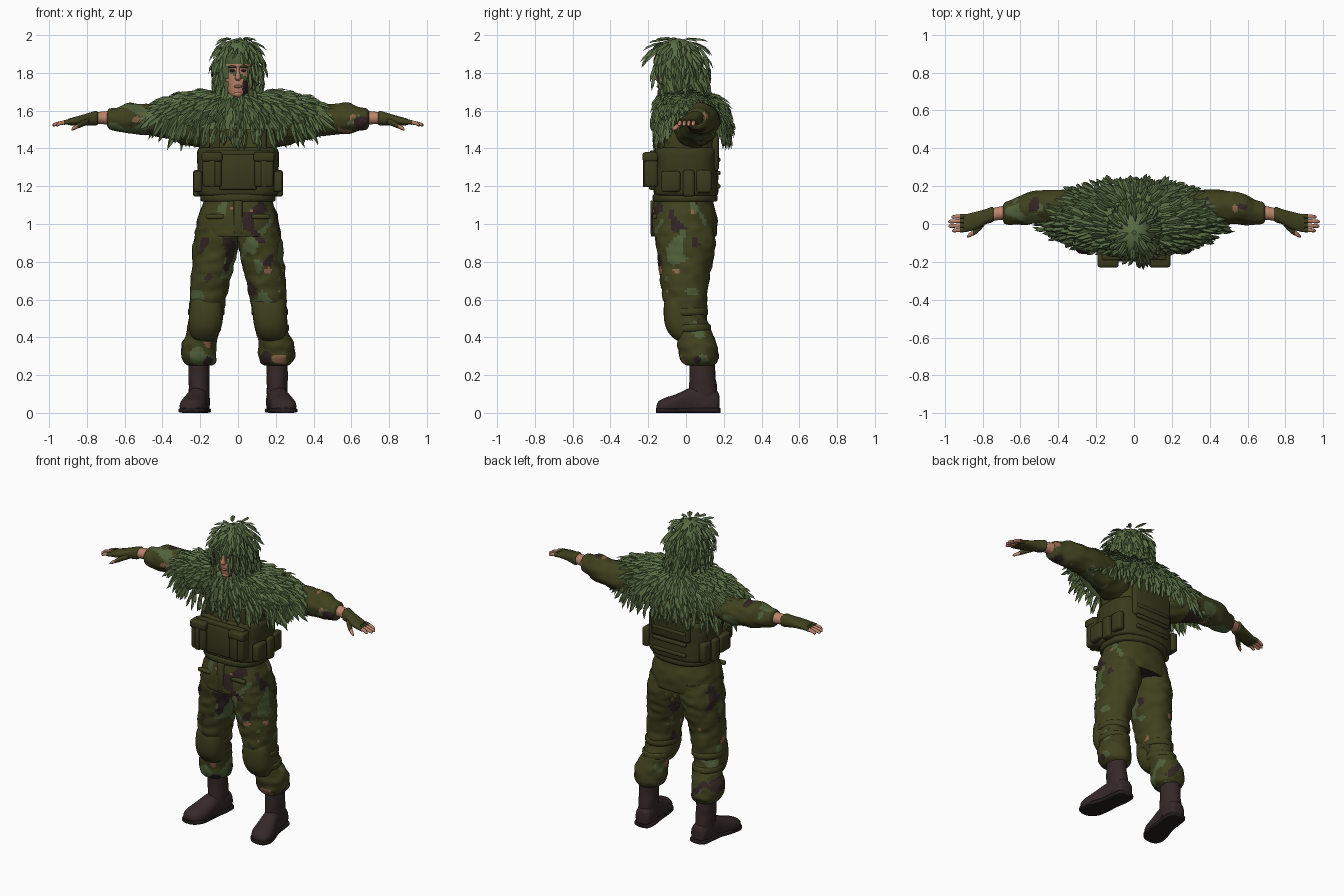
import bpy, bmesh, math, random
from mathutils import Vector, noise

random.seed(4)
if "Cube" in bpy.data.objects:
    bpy.data.objects.remove(bpy.data.objects["Cube"], do_unlink=True)

PALETTE = {
    "olive_cloth": (0.050, 0.053, 0.013), "vest_olive": (0.040, 0.043, 0.012),
    "foliage_green": (0.098, 0.150, 0.056), "camo_green": (0.080, 0.115, 0.042),
    "camo_brown": (0.032, 0.018, 0.018), "camo_tan": (0.28, 0.13, 0.07),
    "boot_brown": (0.036, 0.021, 0.021), "sole_black": (0.018, 0.012, 0.012),
    "skin": (0.50, 0.23, 0.15),
}
MATS = {}
for mat_name, rgb in PALETTE.items():
    m = bpy.data.materials.new(mat_name)
    m.use_nodes = True
    m.diffuse_color = (*rgb, 1)
    m.node_tree.nodes["Principled BSDF"].inputs["Base Color"].default_value = (*rgb, 1)
    MATS[mat_name] = m

CAMO = ["olive_cloth", "camo_green", "camo_brown", "camo_tan"]


def finish(name, bm, mats, rule=None, smooth=True):
    """Turn a bmesh into an object, choosing face colours by rule."""
    bm.normal_update()
    for f in bm.faces:
        f.smooth = smooth
        if rule:
            f.material_index = rule(f.calc_center_median(), f.normal)
    me = bpy.data.meshes.new(name)
    bm.to_mesh(me)
    bm.free()
    for n in mats:
        me.materials.append(MATS[n])
    if smooth:
        me.set_sharp_from_angle(angle=math.radians(50))
    ob = bpy.data.objects.new(name, me)
    bpy.context.collection.objects.link(ob)
    return ob


def sample(keys, u):
    """Smooth interpolation through (x, y, z, radius, radius) keys."""
    n = len(keys) - 1
    i = min(int(u * n), n - 1)
    t = u * n - i
    k = [keys[max(0, min(n, i + d))] for d in (-1, 0, 1, 2)]
    return [0.5 * (2*b + (c-a)*t + (2*a-5*b+4*c-d)*t*t + (3*b-a-3*c+d)*t**3)
            for a, b, c, d in zip(*k)]


def point(keys, u, a, axis="z", power=2, lift=0):
    x, y, z, ra, rb = sample(keys, u)
    c, s = math.cos(a), math.sin(a)
    p = max(ra, .002) * math.copysign(abs(c) ** (2 / power), c)
    q = max(rb, .002) * math.copysign(abs(s) ** (2 / power), s)
    if axis == "z":
        return Vector((x + p, y + q, z + lift * u * abs(c) ** 3))
    return Vector((x, y + p, z + q)) if axis == "x" else Vector((x + p, y, z + q))


def loft(name, keys, mats, axis="z", segs=24, steps=4, power=2, wrinkle=0, lift=0,
         rule=None, side=1, floor=None, caps=True, hole=None):
    bm = bmesh.new()
    rings, total = [], (len(keys) - 1) * steps
    for i in range(total + 1):
        mid = Vector(sample(keys, i / total)[:3])
        ring = []
        for j in range(segs):
            p = point(keys, i / total, math.tau * j / segs, axis, power, lift)
            p = mid + (p - mid) * (1 + wrinkle * noise.noise(p * 15 + Vector((side, 0, p.z * 9))))
            if floor is not None:
                p.z = max(p.z, floor)
            ring.append(bm.verts.new((p.x * side, p.y, p.z)))
        rings.append(ring)
    for a, b in zip(rings, rings[1:]):
        for j in range(segs):
            k = (j + 1) % segs
            bm.faces.new((a[j], a[k], b[k], b[j]))
    if caps:
        bm.faces.new(rings[0])
        bm.faces.new(rings[-1])
    bmesh.ops.recalc_face_normals(bm, faces=bm.faces)
    if hole:
        gone = [f for f in bm.faces if hole(f.calc_center_median())]
        bmesh.ops.delete(bm, geom=gone, context="FACES")
    return finish(name, bm, mats if isinstance(mats, list) else [mats], rule)


def box(name, loc, size, mat, bevel=.012):
    bm = bmesh.new()
    bmesh.ops.create_cube(bm, size=1)
    for v in bm.verts:
        v.co = Vector(loc) + Vector(a * b for a, b in zip(v.co, size))
    bmesh.ops.bevel(bm, geom=bm.edges[:], offset=bevel, segments=2, affect="EDGES", profile=.5)
    return finish(name, bm, [mat])


def ball(name, loc, size, mat):
    bm = bmesh.new()
    bmesh.ops.create_uvsphere(bm, u_segments=20, v_segments=14, radius=1)
    for v in bm.verts:
        v.co = Vector(loc) + Vector(a * b for a, b in zip(v.co, size))
    return finish(name, bm, [mat])


def camo(c, n):
    """Blotches, thick on the front and sparse on the back."""
    bias = 0 if n.y < .45 else .22
    if noise.noise(c * 10 + Vector((3, 7, 1))) > .34 + bias:
        return 2
    if noise.noise(c * 9 + Vector((9, 2, 5))) > .24 + bias:
        return 1
    return 3 if noise.noise(c * 14 + Vector((1, 8, 8))) > .50 + bias else 0


# Jacket body, belt and vest
loft("jacket", [(0, -.01, .935, .218, .172), (0, -.01, .96, .222, .176), (0, -.01, 1.04, .212, .172),
                (0, -.012, 1.13, .183, .158), (0, 0, 1.25, .2, .16), (0, .005, 1.4, .205, .16),
                (0, .02, 1.5, .215, .145), (0, .03, 1.6, .18, .1), (0, .02, 1.67, .08, .075)],
     CAMO, segs=72, steps=7, power=2.3, wrinkle=.035,
     rule=lambda c, n: camo(c, n) if c.z < 1.13 else 0)
box("jacket_placket", (0, -.178, 1.035), (.045, .02, .18), "olive_cloth", .006)
loft("belt", [(0, -.005, 1.118, .192, .165), (0, -.005, 1.128, .199, .172),
              (0, -.005, 1.148, .199, .172), (0, -.005, 1.158, .192, .165)],
     "vest_olive", segs=40, steps=2, power=2.4)
loft("vest", [(0, 0, 1.15, .2, .16), (0, 0, 1.17, .215, .172), (0, 0, 1.27, .214, .17),
              (0, 0, 1.38, .216, .172), (0, 0, 1.405, .2, .155)],
     "vest_olive", segs=48, steps=5, power=2.8, wrinkle=.015)
box("vest_front_panel", (0, -.172, 1.275), (.2, .05, .19), "vest_olive")
box("vest_front_band", (0, -.174, 1.375), (.34, .035, .03), "vest_olive", .008)
box("vest_back_panel", (0, .155, 1.41), (.28, .04, .26), "vest_olive", .018)
for i in range(3):
    box("vest_back_strap", (0, .172, 1.2 + i * .07), (.24, .02, .022), "vest_olive", .006)

for s, word in ((1, "left"), (-1, "right")):
    # Pouches and straps
    box(f"{word}_front_pouch", (s * .137, -.185, 1.28), (.1, .075, .17), "vest_olive", .014)
    box(f"{word}_front_pouch_flap", (s * .137, -.19, 1.355), (.11, .08, .05), "vest_olive", .012)
    box(f"{word}_front_pouch_band", (s * .137, -.222, 1.27), (.03, .012, .15), "vest_olive", .004)
    box(f"{word}_side_pouch", (s * .213, -.08, 1.225), (.045, .1, .11), "vest_olive", .012)
    box(f"{word}_side_radio", (s * .213, .015, 1.215), (.05, .06, .14), "vest_olive", .012)
    box(f"{word}_rear_pouch", (s * .205, .095, 1.225), (.045, .08, .12), "vest_olive", .012)
    box(f"{word}_shoulder_strap", (s * .12, -.125, 1.45), (.06, .03, .14), "vest_olive", .01)
    box(f"{word}_jacket_pocket", (s * .12, -.165, 1.04), (.1, .025, .025), "olive_cloth", .008)

    # Trousers
    loft(f"{word}_trouser_leg",
         [(.108, -.005, 1.0, .108, .15), (.118, 0, .9, .12, .157), (.13, -.003, .8, .113, .143),
          (.147, -.008, .7, .105, .128), (.16, -.005, .6, .098, .114), (.17, .008, .51, .088, .1),
          (.183, .04, .43, .086, .096), (.203, .062, .36, .094, .104), (.206, .068, .3, .095, .104),
          (.203, .072, .265, .084, .09), (.203, .078, .25, .062, .07)],
         CAMO, segs=60, steps=8, wrinkle=.09, rule=camo, side=s)
    loft(f"{word}_knee_pad",
         [(.168, -.035, .635, .03, .03), (.167, -.04, .6, .078, .07), (.169, -.038, .52, .09, .08),
          (.174, -.026, .45, .085, .08), (.178, -.012, .4, .065, .06), (.18, 0, .375, .03, .03)],
         "olive_cloth", segs=32, steps=5, power=2.4, side=s)
    for x, y, z, r in ((.168, .008, .535, .1), (.18, .03, .45, .094)):
        loft(f"{word}_knee_strap", [(x, y, z - .02, r - .012, r), (x, y, z - .012, r - .004, r + .008),
                                    (x, y, z + .012, r - .004, r + .008), (x, y, z + .02, r - .012, r)],
             "olive_cloth", segs=28, steps=2, side=s)

    # Boots
    loft(f"{word}_boot_shaft", [(.205, .085, .29, .055, .066), (.207, .087, .2, .056, .068),
                                (.206, .09, .12, .055, .075), (.206, .09, .04, .055, .08)],
         "boot_brown", segs=28, wrinkle=.06, side=s)
    foot = [(.2, .178, .05, .02, .03), (.201, .165, .055, .048, .06), (.205, .1, .06, .056, .075),
            (.215, .03, .06, .055, .075), (.232, -.05, .045, .066, .055),
            (.243, -.11, .035, .066, .045), (.25, -.145, .03, .045, .032), (.252, -.155, .025, .02, .015)]
    loft(f"{word}_boot_foot", foot, "boot_brown", axis="y", segs=28, power=2.4, side=s, floor=.012)
    loft(f"{word}_boot_sole", [(x, y * 1.02, .013, w + .006, .013) for x, y, z, w, h in foot],
         "sole_black", axis="y", segs=20, power=5, side=s)

    # Sleeves, wrists and gloves
    loft(f"{word}_sleeve",
         [(.12, .03, 1.51, .1, .1), (.22, .05, 1.52, .112, .115), (.34, .078, 1.54, .1, .1),
          (.44, .088, 1.55, .09, .085), (.52, .088, 1.555, .086, .08), (.585, .075, 1.558, .08, .08),
          (.64, .063, 1.555, .066, .063), (.68, .058, 1.557, .058, .056), (.693, .057, 1.558, .04, .04)],
         CAMO, axis="x", segs=56, steps=8, wrinkle=.1, side=s,
         rule=lambda c, n: camo(c, n) if abs(c.x) > .3 else 0)
    loft(f"{word}_wrist", [(.66, .06, 1.56, .04, .04), (.72, .055, 1.562, .035, .033),
                           (.78, .04, 1.558, .034, .03)], "skin", axis="x", side=s)
    loft(f"{word}_glove",
         [(.742, .05, 1.56, .034, .032), (.752, .049, 1.56, .041, .038), (.785, .038, 1.556, .04, .034),
          (.83, .02, 1.55, .046, .026), (.875, .008, 1.543, .047, .021), (.9, .005, 1.54, .042, .016)],
         "olive_cloth", axis="x", segs=24, power=2.4, side=s)
    for i, tip in enumerate((.962, .98, .982, .965)):
        y = -.03 + i * .024
        loft(f"{word}_glove_finger", [(.88, y, 1.542, .012, .013), (.92, y - .002, 1.538, .013, .013)],
             "olive_cloth", axis="x", segs=12, side=s)
        loft(f"{word}_finger", [(.9, y, 1.54, .011, .011), (.94, y - .003, 1.534, .0105, .0105),
                                (tip - .008, y - .005, 1.526, .009, .009), (tip, y - .005, 1.524, .003, .003)],
             "skin", axis="x", segs=12, side=s)
    loft(f"{word}_glove_thumb", [(.79, .01, 1.545, .02, .018), (.825, -.025, 1.53, .02, .016),
                                 (.85, -.045, 1.518, .017, .014)], "olive_cloth", axis="x", segs=14, side=s)
    loft(f"{word}_thumb", [(.84, -.04, 1.522, .014, .012), (.868, -.058, 1.508, .012, .011),
                           (.882, -.066, 1.5, .004, .004)], "skin", axis="x", segs=12, side=s)

    # Eyes and brows
    ball(f"{word}_eye", (s * .028, -.143, 1.812), (.014, .008, .007), "sole_black")
    ball(f"{word}_brow", (s * .03, -.146, 1.832), (.024, .012, .007), "camo_green")


# Painted face
def face_paint(c, n):
    if c.z > 1.85 or abs(c.z - 1.79 + c.x * .5) < .013:
        return 1
    return 2 if c.x > .025 and c.z < 1.78 else 0


loft("neck", [(0, -.01, 1.6, .065, .065), (0, -.04, 1.72, .058, .06)], "skin")
loft("head", [(0, -.09, 1.66, .022, .028), (0, -.082, 1.685, .048, .058), (0, -.066, 1.75, .066, .084),
              (0, -.06, 1.82, .072, .09), (0, -.06, 1.89, .068, .086), (0, -.06, 1.95, .03, .04)],
     ["skin", "camo_green", "camo_brown"], segs=48, steps=8, rule=face_paint)
loft("nose", [(0, -.143, 1.835, .007, .01), (0, -.148, 1.8, .01, .018), (0, -.15, 1.772, .016, .024),
              (0, -.146, 1.76, .01, .012)], "skin", segs=16)
ball("lips", (0, -.145, 1.728), (.022, .011, .008), "camo_tan")
ball("chin", (0, -.125, 1.688), (.026, .022, .018), "skin")


# Leafy hood and cape
def in_opening(c):
    return c.y < -.06 and abs(c.x) < .058 and 1.64 < c.z < 1.9


HOOD = [(0, -.045, 1.982, .01, .01), (0, -.05, 1.96, .065, .08), (0, -.05, 1.9, .1, .128),
        (0, -.043, 1.82, .112, .138), (0, -.03, 1.74, .112, .135), (0, -.015, 1.66, .13, .14)]
CAPE = [(0, -.005, 1.69, .11, .115), (0, .01, 1.66, .21, .145), (0, .022, 1.615, .32, .165),
        (0, .03, 1.56, .405, .178), (0, .032, 1.5, .445, .182)]
loft("hood", HOOD, "foliage_green", segs=40, steps=6, hole=in_opening, caps=False)
loft("cape", CAPE, "foliage_green", segs=56, steps=4, lift=.1, caps=False)


def add_leaf(bm, p, down, out, length, width):
    side = down.cross(out).normalized()
    out = side.cross(down).normalized()

    def at(t, w, bulge):
        return bm.verts.new(p + down * length * t + side * width * w + out * bulge)
    base, tip = at(0, 0, 0), at(1, random.uniform(-.4, .4), -.004)
    l1, c1, r1 = at(.3, .8, 0), at(.3, 0, .01), at(.3, -.8, 0)
    l2, c2, r2 = at(.72, .85, 0), at(.72, 0, .009), at(.72, -.85, 0)
    for vs in ((base, l1, c1), (base, c1, r1), (l1, l2, c2, c1),
               (c1, c2, r2, r1), (l2, tip, c2), (c2, tip, r2)):
        bm.faces.new(vs)


def cover(name, keys, rows, start, lift=0, spacing=.03, long_edge=False, skip=None):
    bm = bmesh.new()
    for r in range(rows):
        u = start + (1 - start) * r / (rows - 1)
        ra, rb = sample(keys, u)[3:]
        count = max(5, int(math.pi * (ra + rb) / spacing))
        for i in range(count):
            a = math.tau * (i + random.uniform(-.35, .35) + r % 2 / 2) / count
            v = max(.02, min(.99, u + random.uniform(-.04, .04)))
            p = point(keys, v, a, lift=lift)
            if skip and skip(p):
                continue
            down = (point(keys, v + .01, a, lift=lift) - p).normalized()
            around = (point(keys, v, a + .01, lift=lift) - p).normalized()
            out = down.cross(around).normalized()
            if out.dot(p - Vector((0, 0, p.z - .1))) < 0:
                out.negate()
            length = random.uniform(.075, .12)
            if long_edge and u > .8:
                down.z -= .5
                length *= 1.35 if .6 < abs(math.cos(a)) < .96 else 1.05
            down = (down + out * random.uniform(.08, .34) + around * random.uniform(-.35, .35)).normalized()
            add_leaf(bm, p + out * .005, down, out, length, random.uniform(.011, .018))
    finish(name, bm, ["foliage_green"], smooth=False)


cover("hood_leaves", HOOD, 10, .1, spacing=.028, skip=in_opening)
cover("cape_leaves", CAPE, 11, .08, lift=.1, spacing=.032, long_edge=True)
